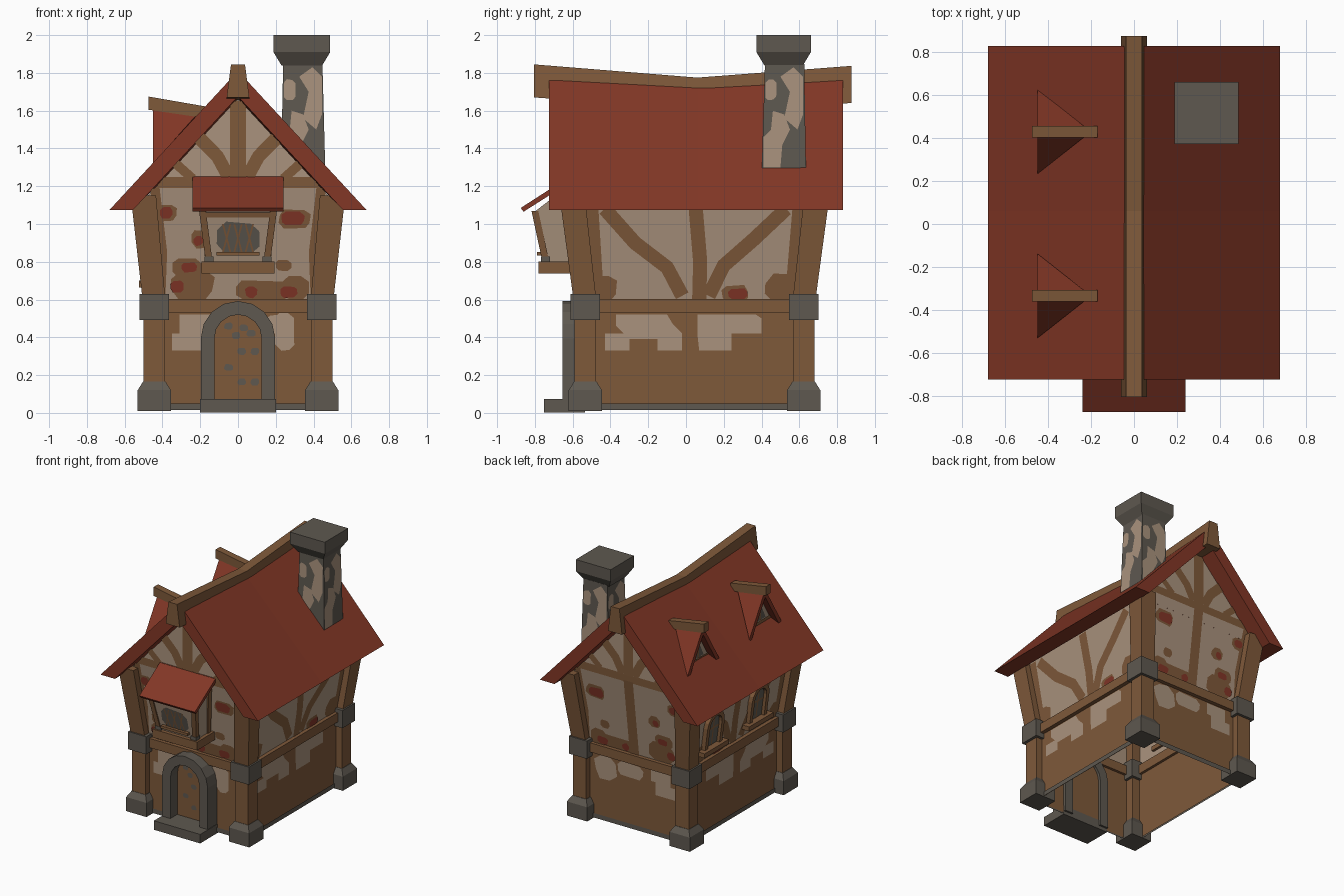
import bpy, bmesh, math, random
from mathutils import Vector

if "Cube" in bpy.data.objects:
    bpy.data.objects.remove(bpy.data.objects["Cube"])
random.seed(4)

def material(name, c):
    m = bpy.data.materials.new(name)
    m.diffuse_color = (*c, 1)
    m.use_nodes = True
    m.node_tree.nodes["Principled BSDF"].inputs["Base Color"].default_value = m.diffuse_color
    return m

PLASTER = material("plaster", (0.40, 0.29, 0.205))
TIMBER = material("timber brown", (0.21, 0.10, 0.042))
ROOF = material("roof red", (0.225, 0.038, 0.019))
STONE = material("stone grey", (0.112, 0.098, 0.080))
BRICK = material("brick red", (0.22, 0.035, 0.020))

CY, HX, HY = 0.045, 0.45, 0.585      # wall centre and half sizes

def mesh(name, verts, faces, mat, out=None):
    bm = bmesh.new()
    vs = [bm.verts.new(v) for v in verts]
    for f in faces:
        bm.faces.new([vs[i] for i in f])
    if out is None:
        bmesh.ops.recalc_face_normals(bm, faces=bm.faces)
    else:
        bm.normal_update()
        for f in bm.faces:
            if f.normal.dot(out) < 0:
                f.normal_flip()
    me = bpy.data.meshes.new(name)
    bm.to_mesh(me)
    bm.free()
    me.materials.append(mat)
    ob = bpy.data.objects.new(name, me)
    bpy.context.collection.objects.link(ob)
    return ob

def loft(name, rings, mat, caps=True, closed=False):
    n, k = len(rings[0]), len(rings)
    faces = [(r*n + i, r*n + (i+1) % n, (r+1) % k*n + (i+1) % n, (r+1) % k*n + i)
             for r in range(k if closed else k-1) for i in range(n)]
    if caps and not closed:
        faces += [tuple(range(n)), tuple(range((k-1)*n, k*n))]
    return mesh(name, [v for r in rings for v in r], faces, mat)

def rect(cx, cy, hx, hy, z):
    return [(cx-hx, cy-hy, z), (cx+hx, cy-hy, z), (cx+hx, cy+hy, z), (cx-hx, cy+hy, z)]

def box(name, x0, x1, y0, y1, z0, z1, mat):
    return loft(name, [rect((x0+x1)/2, (y0+y1)/2, (x1-x0)/2, (y1-y0)/2, z) for z in (z0, z1)], mat)

def wall(side):
    """Maps (along, height, outward offset) onto one leaning wall."""
    def P(u, z, o=0.0):
        d = 0.13*min(max(z-0.6, 0), 0.6) + o
        return Vector({'F': (u, CY-HY-d, z), 'B': (u, CY+HY+d, z),
                       'R': (HX+d, u, z), 'L': (-HX-d, u, z)}[side])
    return P

def plates(name, P, polys, mat, o=0.004):
    verts, faces = [], []
    for p in polys:
        faces.append(range(len(verts), len(verts)+len(p)))
        verts += [P(u, z, o) for u, z in p]
    mesh(name, verts, faces, mat, P(0, 1, 1) - P(0, 1, 0))

def blob(u, z, w, h):
    a, b, c = w/2, h/2, min(w, h)*0.28
    pts = [(-a+c, -b), (a-c, -b), (a, -b+c), (a, b-c), (a-c, b), (-a+c, b), (-a, b-c), (-a, -b+c)]
    j = min(w, h)*0.06
    return [(u+x+random.uniform(-j, j), z+y+random.uniform(-j, j)) for x, y in pts]

def stroke(pts, w):
    L, R = [], []
    for i, p in enumerate(pts):
        t = (Vector(pts[min(i+1, len(pts)-1)]) - Vector(pts[max(i-1, 0)])).normalized()*w/2
        L.append((p[0]-t.y, p[1]+t.x))
        R.append((p[0]+t.y, p[1]-t.x))
    return L + R[::-1]

def arch_line(u, z0, zs, r):
    return [(u-r, z0)] + [(u-r*math.cos(math.pi*i/8), zs+r*math.sin(math.pi*i/8)) for i in range(9)] + [(u+r, z0)]

def arch(name, P, u, z0, zs, ro, ri, o0, o1, mat):
    rings = [[P(*a, o0), P(*a, o1), P(*b, o1), P(*b, o0)]
             for a, b in zip(arch_line(u, z0, zs, ro), arch_line(u, z0, zs, ri))]
    loft(name, rings, mat)

F, B, R, L = (wall(s) for s in 'FBRL')

# Wall shells, open underneath
loft("lower_walls", [rect(0, CY, HX, HY, z) for z in (0.02, 0.6)], TIMBER, caps=False)
loft("foundation_strip", [rect(0, CY, HX+0.008, HY+0.008, z) for z in (0.015, 0.05)], STONE, caps=False)
loft("upper_walls", [rect(0, CY, HX+d, HY+d, z) for z, d in ((0.6, 0), (1.11, 0.066))], PLASTER, caps=False)
for nm, P in (("front", F), ("back", B)):
    plates(nm + "_gable", P, [[(-.516, 1.11), (.516, 1.11), (.43, 1.2), (-.43, 1.2)],
                              [(-.43, 1.2), (.43, 1.2), (0, 1.665)]], PLASTER, 0)

# Painted timbers, plaster patches and bricks on the gable walls
for nm, P in (("front", F), ("back", B)):
    st = [stroke([(0, 1.24), (0, 1.65)], .085), [(-.44, 1.19), (.44, 1.19), (.39, 1.25), (-.39, 1.25)]]
    for s in (-1, 1):
        st += [stroke([(s*.05, 1.25), (s*.11, 1.36), (s*.21, 1.46)], .07),
               stroke([(s*.24, 1.24), (s*.33, 1.32)], .05),
               stroke([(s*.41, .6), (s*.40, .85), (s*.44, 1.19)], .05)]
    st += [blob(x, z, w, h) for x, z, w, h in ((-.24, .68, .22, .15), (.13, .65, .28, .10), (.30, .66, .14, .13),
           (-.27, .77, .15, .1), (-.2, .92, .1, .09), (-.38, 1.06, .11, .09), (.3, 1.03, .16, .1), (.24, .78, .08, .06))]
    plates(nm + "_timber_paint", P, st, TIMBER)
    plates(nm + "_bricks", P, [blob(*b) for b in ((-.38, 1.06, .07, .06), (-.21, .91, .05, .05), (-.26, .77, .08, .05),
           (-.325, .67, .07, .06), (.07, .64, .06, .06), (.29, 1.03, .12, .07), (.27, .64, .09, .06))], BRICK, .008)
    if nm == "back":
        plates("back_center_timber", P, [stroke([(0, .6), (0, 1.2)], .08)], TIMBER, .005)
lower = [(-.35, .33), (-.18, .33), (-.18, .43), (-.14, .43), (-.14, .52), (-.31, .52), (-.31, .42), (-.35, .42)]
plates("front_patch_left", F, [[(u, z) for u, z in lower]], PLASTER)
plates("front_patch_right", F, [blob(.25, .43, .1, .2), blob(.2, .47, .12, .1)], PLASTER)
plates("back_patches", B, [lower, blob(.04, .46, .22, .11), blob(.25, .43, .18, .18)], PLASTER)

# Painted side walls
for nm, P in (("right", R), ("left", L)):
    st = [stroke([(.07, .6), (.075, .8), (.05, 1.1)], .075),
          stroke([(-.43, 1.08), (-.27, .9), (-.1, .77), (-.02, .62)], .075),
          stroke([(.53, 1.08), (.36, .92), (.2, .78), (.12, .62)], .075),
          stroke([(-.47, .62), (-.5, 1.1)], .07), stroke([(.56, .62), (.6, 1.1)], .07),
          blob(-.43, .66, .12, .14), blob(.5, .66, .16, .14), blob(.26, .63, .14, .09)]
    plates(nm + "_timber_paint", P, st, TIMBER)
    plates(nm + "_brick", P, [blob(.275, .63, .1, .055)], BRICK, .008)
    plates(nm + "_patches", P, [
        [(-.43, .33), (-.3, .33), (-.3, .39), (-.15, .39), (-.15, .33), (-.02, .33), (-.02, .42), (-.07, .47),
         (-.1, .52), (-.37, .52), (-.37, .46), (-.33, .42), (-.43, .42)],
        [(.07, .33), (.24, .33), (.24, .42), (.4, .42), (.4, .5), (.37, .52), (.06, .52), (.06, .42)]], PLASTER)

# Corner posts with stone bases and collar blocks
for sx in (-1, 1):
    for sy in (-1, 1):
        x, y = sx*.443, CY + sy*.578
        loft("post_base", [rect(x, y, h, h, z) for h, z in ((.088, .01), (.088, .12), (.06, .165))], STONE)
        box("lower_post", x-.057, x+.057, y-.057, y+.057, .14, .55, TIMBER)
        loft("upper_post", [rect(x, y, .06, .06, .58), rect(x+sx*.058, y+sy*.07, .067, .067, 1.15)], TIMBER)
        box("collar_block", x-.078, x+.078, y-.078, y+.078, .492, .63, STONE)

# Belt beams
for s in (-1, 1):
    y = CY + s*(HY+.005)
    box("belt_beam_x", -.44, .44, y-.025, y+.025, .53, .602, TIMBER)
    x = s*(HX+.005)
    box("belt_beam_y", x-.025, x+.025, CY-.57, CY+.57, .53, .602, TIMBER)

# Sagging main roof and ridge beam
loft("main_roof", [[(-.68, y, 1.075), (0, y, 1.81-d), (.68, y, 1.075), (.555, y, 1.075), (0, y, 1.675-d), (-.555, y, 1.075)]
                   for y, d in ((-.725, 0), (.06, .045), (.83, 0))], ROOF)
loft("ridge_beam", [[(-.06, y, b), (.06, y, b), (.037, y, t), (-.037, y, t)]
                    for y, b, t in ((-.805, 1.67, 1.845), (.06, 1.61, 1.775), (.875, 1.64, 1.837))], TIMBER)

# Chimney with flared cap
loft("chimney_body", [rect(.345, .518, .117, .117, 1.29), rect(.343, .522, .104, .104, 1.85)], STONE)
loft("chimney_cap", [rect(.338, .517, h, h - .006, z) for h, z in ((.108, 1.84), (.15, 1.91), (.15, 2.0))], STONE)
for k in range(4):
    def CP(u, z, o=0.0, a=k*math.pi/2):
        h = .117 - .013*(z-1.29)/.56 + o
        return Vector((.344 + h*math.sin(a) + u*math.cos(a), .52 - h*math.cos(a) + u*math.sin(a), z))
    plates("chimney_plaster", CP, [
        [(-.11, 1.3), (-.02, 1.3), (-.01, 1.42), (.03, 1.5), (.0, 1.58), (-.06, 1.6), (-.07, 1.5), (-.11, 1.46)],
        [(0, 1.56), (.07, 1.5), (.1, 1.58), (.1, 1.78), (.05, 1.83), (-.02, 1.78), (.03, 1.7)],
        blob(-.07, 1.71, .06, .11)], PLASTER, .003)

# Two small dormers on the left roof slope
for y in (.43, -.335):
    loft("dormer_ridge", [[(x, y-.027, b), (x, y+.027, b), (x, y+.027, t), (x, y-.027, t)]
                          for x, b, t in ((-.475, 1.605, 1.675), (-.17, 1.56, 1.622))], TIMBER)
    for s in (-1, 1):
        tri = [(-.45, y, 1.635), (-.2, y, 1.6), (-.45, y+s*.197, 1.32)]
        loft("dormer_roof", [tri, [(a, b-s*.025, c-.02) for a, b, c in tri]], ROOF)
    DP = lambda u, z, o=0.0, y=y: Vector((-.40-o, y+u, z))
    plates("dormer_front", DP, [[(-.15, 1.36), (.15, 1.36), (0, 1.6)]], PLASTER, 0)
    plates("dormer_pane", DP, [[(-.07, 1.385), (.07, 1.385), (0, 1.52)]], STONE)
    plates("dormer_frame", DP, [stroke([(-.15, 1.37), (.15, 1.37)], .025), stroke([(0, 1.38), (0, 1.52)], .015)], TIMBER, .007)

# Front door with stone arch and step
arch("door_arch", F, 0, .03, .395, .197, .125, -.02, .115, STONE)
plates("door", F, [arch_line(0, .05, .395, .13)], TIMBER, .03)
plates("door_studs", F, [blob(x, z, .045, .035) for x, z in ((-.05, .46), (.03, .45), (-.01, .41), (.07, .42), (.02, .325),
       (.09, .325), (-.05, .24), (.02, .165), (.09, .165))], STONE, .034)
box("door_step", -.2, .2, -.752, -.535, .003, .073, STONE)

# Bay window with awning
box("bay_sill", -.193, .193, -.78, -.54, .737, .802, TIMBER)
loft("bay_body", [[(-.165, -.75, .8), (.165, -.75, .8), (.165, -.54, .8), (-.165, -.54, .8)],
                  [(-.2, -.808, 1.06), (.2, -.808, 1.06), (.2, -.6, 1.22), (-.2, -.6, 1.22)]], PLASTER)
BP = lambda u, z, o=0.0: Vector((u, -.75-.058*(z-.8)/.26-o, z))
for s in (-1, 1):
    loft("bay_post", [rect(s*.153, -.742, .018, .018, .8), rect(s*.188, -.8, .018, .018, 1.07)], TIMBER)
    box("bay_post_foot", s*.153-.024, s*.153+.024, -.768, -.72, .8, .828, STONE)
    loft("bay_wall_post", [rect(s*.155, -.6, .018, .02, .8), rect(s*.19, -.64, .018, .02, 1.16)], TIMBER)
plates("bay_top_rail", BP, [[(-.2, 1.035), (.2, 1.035), (.2, 1.062), (-.2, 1.062)]], TIMBER, .006)
plates("bay_pane", BP, [blob(0, .925, .235, .17)], STONE)
plates("bay_lattice", BP, [stroke([(x-.02, .85), (x+.02, 1.0)], .009) for x in (-.06, 0, .06)] +
       [stroke([(x+.02, .85), (x-.02, 1.0)], .009) for x in (-.06, 0, .06)], TIMBER, .007)
box("bay_pane_sill", -.115, .115, -.79, -.74, .832, .852, TIMBER)
loft("awning", [[(x, -.875, 1.085), (x, -.6, 1.262), (x, -.6, 1.23), (x, -.86, 1.065)] for x in (-.24, .24)], ROOF)

# Arched windows on the left wall
for y in (.37, -.18):
    arch("window_frame", L, y, .69, .87, .105, .072, -.01, .035, TIMBER)
    plates("window_pane", L, [arch_line(y, .69, .87, .075)], STONE, .01)
    plates("window_bars", L, [stroke([(y, .69), (y, .94)], .014), stroke([(y-.07, .84), (y+.07, .84)], .014)], TIMBER, .014)
    box("window_sill", -.525, -.44, y-.15, y+.15, .665, .7, TIMBER)
